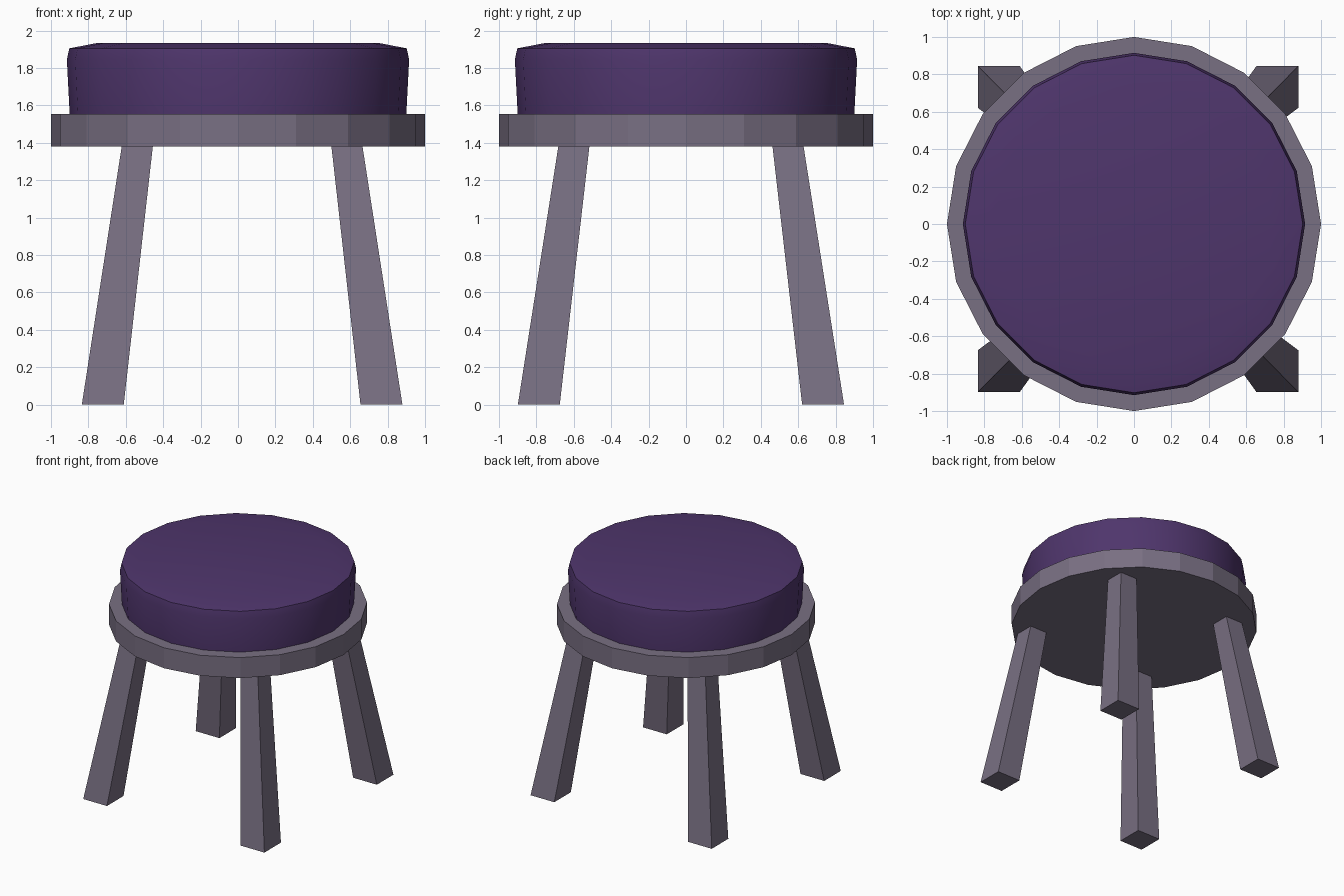
import bpy, bmesh, math

if "Cube" in bpy.data.objects:
    bpy.data.objects.remove(bpy.data.objects["Cube"])

SIDES = 20


def material(name, color):
    m = bpy.data.materials.new(name)
    m.diffuse_color = (*color, 1)
    m.use_nodes = True
    m.node_tree.nodes["Principled BSDF"].inputs["Base Color"].default_value = m.diffuse_color
    return m


wood = material("painted_wood", (0.19, 0.16, 0.225))
fabric = material("purple_fabric", (0.078, 0.036, 0.15))


def loft(name, rings, mat):
    """Skin a stack of equal-length rings and cap both ends."""
    bm = bmesh.new()
    loops = [[bm.verts.new(p) for p in ring] for ring in rings]
    n = len(loops[0])
    for a, b in zip(loops, loops[1:]):
        for i in range(n):
            j = (i + 1) % n
            bm.faces.new((a[i], a[j], b[j], b[i]))
    bm.faces.new(loops[0][::-1])
    bm.faces.new(loops[-1])
    bmesh.ops.recalc_face_normals(bm, faces=bm.faces)
    me = bpy.data.meshes.new(name)
    bm.to_mesh(me)
    bm.free()
    ob = bpy.data.objects.new(name, me)
    bpy.context.collection.objects.link(ob)
    me.materials.append(mat)
    return ob


def circle(r, z):
    return [(r * math.cos(math.tau * i / SIDES), r * math.sin(math.tau * i / SIDES), z)
            for i in range(SIDES)]


def square(cx, cy, h, z):
    return [(cx - h, cy - h, z), (cx + h, cy - h, z), (cx + h, cy + h, z), (cx - h, cy + h, z)]


# Seat board: faceted disc
loft("seat_board", [circle(1, 1.38), circle(1, 1.555)], wood)

# Cushion: slightly bulging side with a soft top rim
cushion = loft("cushion", [circle(r, z) for r, z in
               [(0.9, 1.555), (0.915, 1.845), (0.902, 1.905), (0.747, 1.935)]], fabric)
bpy.context.view_layer.objects.active = cushion
cushion.select_set(True)
bpy.ops.object.shade_smooth_by_angle(angle=math.radians(30))

# Four splayed, tapering legs, set a little off centre
for sx, side in ((-1, "left"), (1, "right")):
    for sy, end in ((-1, "front"), (1, "back")):
        loft(f"{end}_{side}_leg",
             [square(0.022 + sx * 0.745, -0.027 + sy * 0.76, 0.112, 0),
              square(0.022 + sx * 0.56, -0.027 + sy * 0.572, 0.083, 1.385)], wood)
